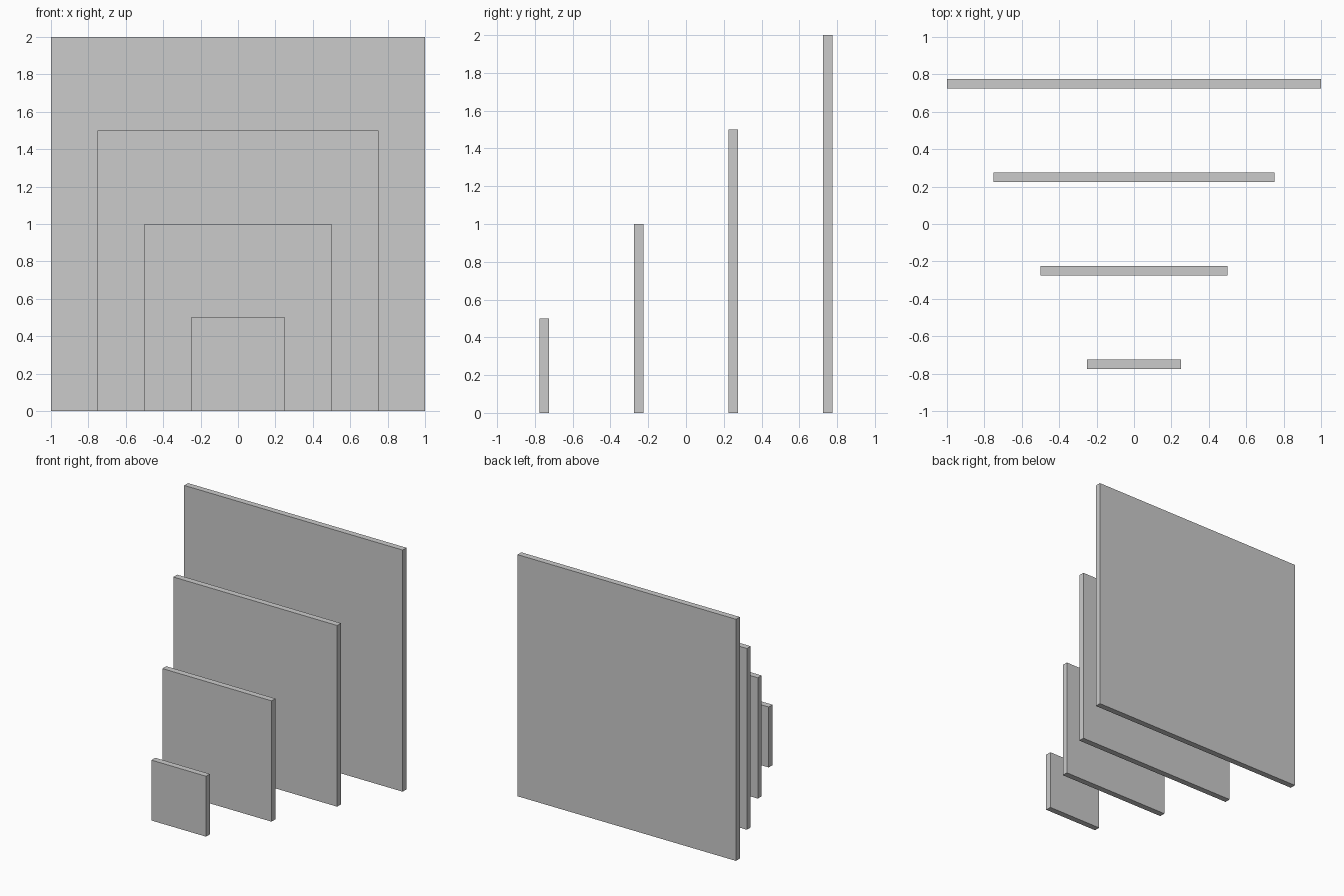
import bpy

if "Cube" in bpy.data.objects:
    bpy.data.objects.remove(bpy.data.objects["Cube"])

THICKNESS = 0.05


def panel(name, size, y):
    # Square upright slab standing on the ground
    bpy.ops.mesh.primitive_cube_add(size=1, location=(0, y, size / 2))
    obj = bpy.context.object
    obj.name = name
    obj.scale = (size, THICKNESS, size)
    bpy.ops.object.transform_apply(location=False, rotation=False, scale=True)


# Four panels growing from front to back
for i in range(4):
    panel(f"panel_{i + 1}", 0.5 * (i + 1), -0.75 + 0.5 * i)
